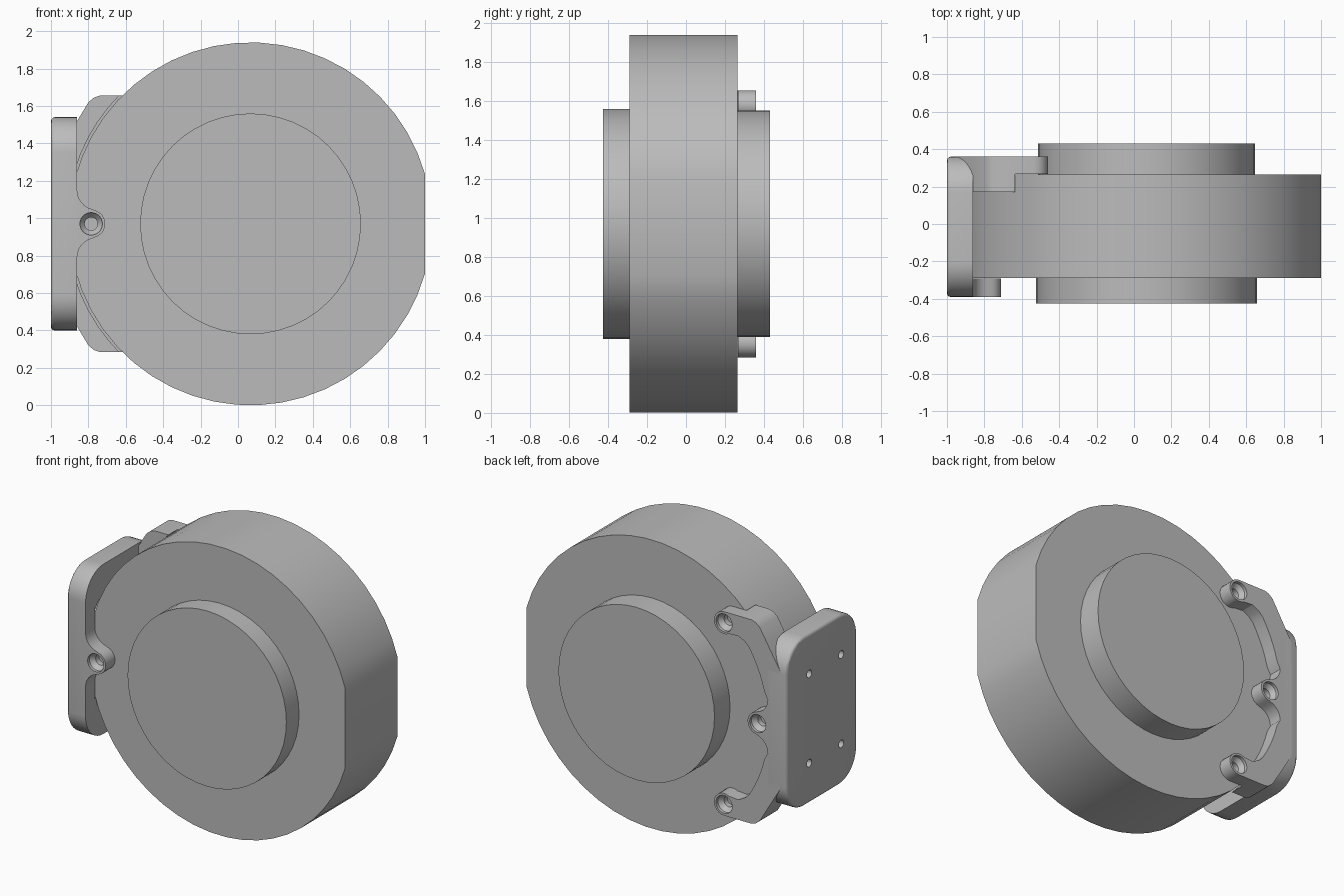
import bpy, bmesh, math
from mathutils import Vector

if "Cube" in bpy.data.objects:
    bpy.data.objects.remove(bpy.data.objects["Cube"])

CX, CZ, R = 0.067, 0.97, 0.97      # drum axis and radius

grey = bpy.data.materials.new("light_grey")
grey.use_nodes = True
grey.diffuse_color = (0.5, 0.5, 0.5, 1)
grey.node_tree.nodes["Principled BSDF"].inputs["Base Color"].default_value = (0.5, 0.5, 0.5, 1)


def arc(cx, cz, r, start, end, n):
    steps = [math.radians(start + (end - start) * i / n) for i in range(n + 1)]
    return [(cx + r * math.cos(a), cz + r * math.sin(a)) for a in steps]


def prism(name, points, low, high, axis="y", bevel=0):
    """Extrude an (x, z) outline along y, or a (y, z) outline along x."""
    bm = bmesh.new()

    def place(u, v, d):
        return Vector((u, d, v)) if axis == "y" else Vector((d, u, v))
    face = bm.faces.new([bm.verts.new(place(u, v, low)) for u, v in points])
    rim = list(face.edges)
    new = bmesh.ops.extrude_face_region(bm, geom=[face], use_keep_orig=True)["geom"]
    shift = place(0, 0, high - low)
    bmesh.ops.translate(bm, vec=shift, verts=[g for g in new if isinstance(g, bmesh.types.BMVert)])
    bmesh.ops.recalc_face_normals(bm, faces=bm.faces)
    if bevel:
        bmesh.ops.bevel(bm, geom=rim, offset=bevel, segments=3, profile=0.5, affect="EDGES")
    return finish(name, bm)


def finish(name, bm):
    mesh = bpy.data.meshes.new(name)
    bm.to_mesh(mesh)
    bm.free()
    mesh.materials.append(grey)
    obj = bpy.data.objects.new(name, mesh)
    bpy.context.collection.objects.link(obj)
    return obj


def disc(name, r, low, high, n=48):
    return prism(name, arc(CX, CZ, r, 0, 360, n)[:-1], low, high)


def lathe_cutter(origin, direction, profile, n=24):
    """Stepped round cutter: profile lists (depth, radius)."""
    bm = bmesh.new()
    turn = Vector(direction).to_track_quat("Z", "Y")
    rings = [[bm.verts.new(Vector(origin) + turn @ Vector((x, y, depth)))
              for x, y in arc(0, 0, r, 0, 360, n)[:-1]] for depth, r in profile]
    for a, b in zip(rings, rings[1:]):
        for i in range(n):
            j = (i + 1) % n
            bm.faces.new((a[i], a[j], b[j], b[i]))
    bm.faces.new(rings[0])
    bm.faces.new(rings[-1])
    bmesh.ops.recalc_face_normals(bm, faces=bm.faces)
    return finish("cutter", bm)


def cut(obj, cutter):
    mod = obj.modifiers.new("cut", "BOOLEAN")
    mod.operation, mod.solver, mod.object = "DIFFERENCE", "EXACT", cutter
    bpy.context.view_layer.objects.active = obj
    bpy.ops.object.modifier_apply(modifier=mod.name)
    bpy.data.objects.remove(cutter)


def clear_drum(obj):
    cut(obj, disc("cutter", R + 0.012, -0.292, 0.267, 64))


def mirrored(half):
    """Complete an outline given its upper half, as heights above the drum axis."""
    upper = [(x, CZ + h) for x, h in half]
    lower = [(x, CZ - h) for x, h in reversed(half) if h > 0]
    return upper + lower


# Drum with one flat side, and a raised cap on each face
flat = math.degrees(math.acos((1 - CX) / R))
drum = prism("drum", arc(CX, CZ, R, flat, 360 - flat, 46), -0.29, 0.265)
front_cap = disc("front_cap", 0.59, -0.425, -0.28)
back_cap = disc("back_cap", 0.58, 0.255, 0.43)

# Mounting plate: rounded rectangle with a softened outer edge
r = 0.19
corners = [(0.36 - r, 1.54 - r, 0), (-0.39 + r, 1.54 - r, 90),
           (-0.39 + r, 0.4 + r, 180), (0.36 - r, 0.4 + r, 270)]
outline = [p for y, z, a in corners for p in arc(y, z, r, a, a + 90, 10)]
plate = prism("mounting_plate", outline, -1, -0.86, "x", bevel=0.02)
clear_drum(plate)
for y in (0.12, -0.22):
    for side in (-1, 1):
        cut(plate, lathe_cutter((-1.02, y, CZ + side * 0.3), (1, 0, 0),
                                [(0, 0.026), (0.09, 0.026), (0.09, 0.055), (0.2, 0.055)]))

# Curve that runs from the middle screw boss out to the plate
boss = arc(-0.785, 0, 0.075, 0, 75, 6)
fillet = arc(-0.755, 0.18, 0.105, 255, 180, 6)

# Front tab carrying one screw
tab = prism("front_tab", mirrored(boss + fillet + [(-0.9, 0.18)]), -0.39, -0.291)

# Back bracket with three screw bosses
rim = arc(CX, 0, 0.93, 166, 148, 5)
end = arc(-0.535, 0.61, 0.075, -120, 90, 12)
chamfer = [(-0.74, 0.685), (-0.77, 0.675), (-0.8, 0.65), (-0.86, 0.55), (-0.95, 0.4)]
bracket = prism("back_bracket",
                mirrored(boss + fillet + rim + [(-0.69, 0.525), (-0.64, 0.55)] + end + chamfer),
                0.17, 0.36)
clear_drum(bracket)

# Countersunk screw holes
sink = [(-0.02, 0.06), (0.02, 0.06), (0.05, 0.035), (0.085, 0.035)]
cut(tab, lathe_cutter((-0.785, -0.39, CZ), (0, 1, 0), sink))
for x, h in ((-0.785, 0), (-0.535, 0.61), (-0.535, -0.61)):
    cut(bracket, lathe_cutter((x, 0.36, CZ + h), (0, -1, 0), sink))

# Smooth the round walls while keeping the edges crisp
bpy.ops.object.select_all(action="DESELECT")
for obj in (drum, front_cap, back_cap, plate, tab, bracket):
    obj.select_set(True)
bpy.context.view_layer.objects.active = drum
bpy.ops.object.shade_smooth_by_angle(angle=math.radians(30))
